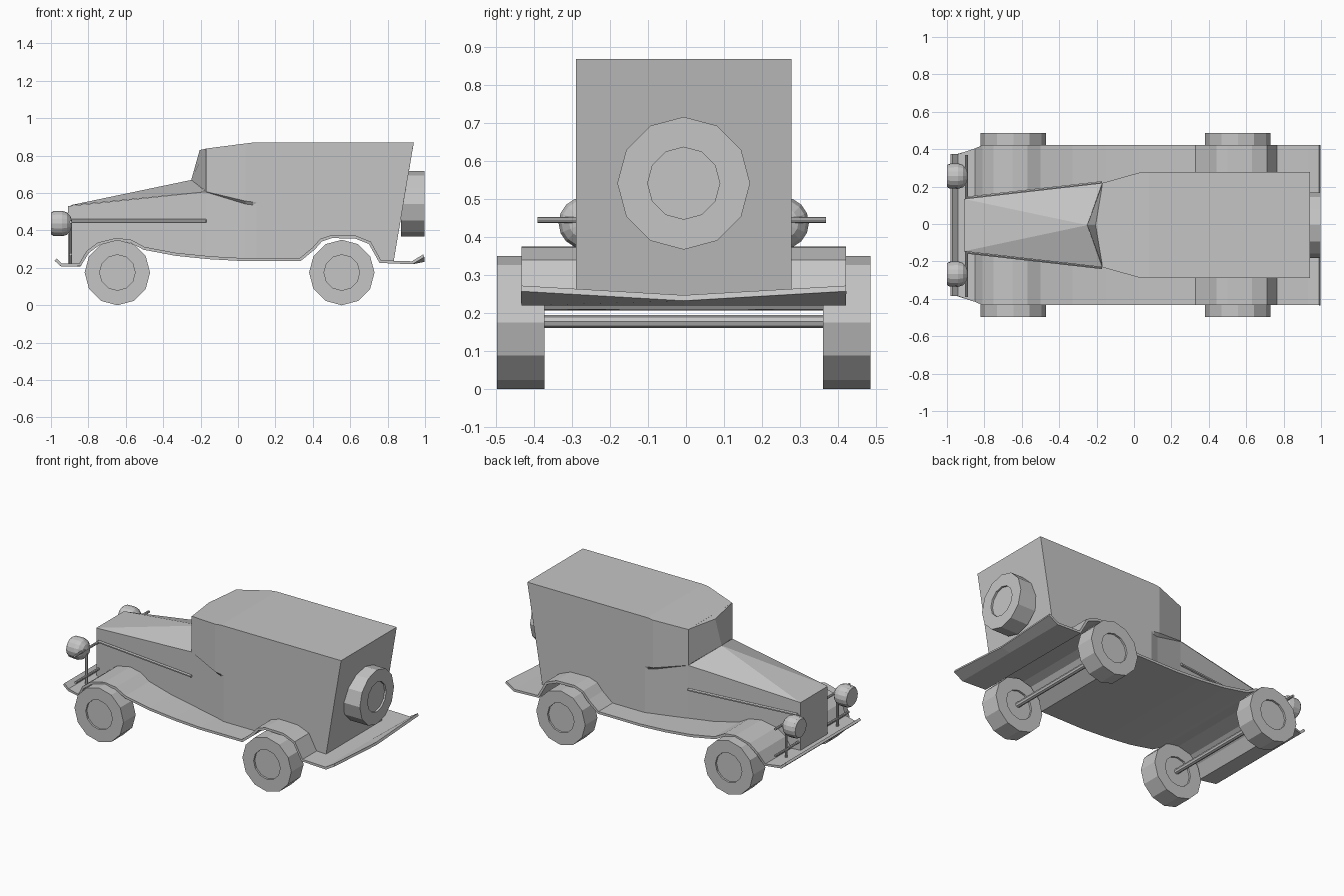
import bpy, bmesh, math
from mathutils import Vector, Matrix

cube = bpy.data.objects.get("Cube")
if cube:
    bpy.data.objects.remove(cube, do_unlink=True)

CY = -0.006  # centre line of the car

grey = bpy.data.materials.new("plain_grey")
grey.use_nodes = True
grey.diffuse_color = (0.56, 0.56, 0.56, 1)
grey.node_tree.nodes["Principled BSDF"].inputs["Base Color"].default_value = (0.56, 0.56, 0.56, 1)


def finish(name, bm, closed=True):
    if closed:
        bmesh.ops.recalc_face_normals(bm, faces=bm.faces)
    mesh = bpy.data.meshes.new(name)
    bm.to_mesh(mesh)
    bm.free()
    mesh.materials.append(grey)
    obj = bpy.data.objects.new(name, mesh)
    bpy.context.collection.objects.link(obj)
    return obj


def interp(points, x):
    for (x0, v0), (x1, v1) in zip(points, points[1:]):
        if x <= x1:
            return v0 + (v1 - v0) * max(0, x - x0) / (x1 - x0)
    return points[-1][1]


def loft(name, rings):
    bm = bmesh.new()
    rows = [[bm.verts.new((x, y + CY, z)) for x, y, z in ring] for ring in rings]
    n = len(rows[0])
    for a, b in zip(rows, rows[1:]):
        for i in range(n):
            j = (i + 1) % n
            bm.faces.new((a[i], a[j], b[j], b[i]))
    bm.faces.new(rows[0])
    bm.faces.new(rows[-1])
    return finish(name, bm)


def lathe(name, profile, centre, axis, sides):
    """Closed solid turned from (radius, distance along axis) pairs."""
    turn = Vector((0, 0, 1)).rotation_difference(Vector(axis)).to_matrix().to_4x4()
    place = Matrix.Translation((centre[0], centre[1] + CY, centre[2])) @ turn
    bm = bmesh.new()
    rows = []
    for r, h in profile:
        angles = [2 * math.pi * i / sides for i in range(sides)]
        rows.append([bm.verts.new(place @ Vector((r * math.cos(a), r * math.sin(a), h))) for a in angles])
    for a, b in zip(rows, rows[1:]):
        for i in range(sides):
            j = (i + 1) % sides
            bm.faces.new((a[i], a[j], b[j], b[i]))
    bm.faces.new(rows[0])
    bm.faces.new(rows[-1])
    return finish(name, bm)


def rod(name, start, end, radius, sides=8):
    d = Vector(end) - Vector(start)
    return lathe(name, [(radius, 0), (radius, d.length)], start, d.normalized(), sides)


# Fender line from the front lip to the rear lip
FENDER = [(-0.97, 0.25), (-0.94, 0.222), (-0.85, 0.222), (-0.81, 0.29), (-0.75, 0.335),
          (-0.65, 0.36), (-0.57, 0.35), (-0.5, 0.312), (-0.33, 0.28), (-0.15, 0.262),
          (0.03, 0.252), (0.33, 0.252), (0.4, 0.31), (0.44, 0.355), (0.5, 0.375),
          (0.63, 0.372), (0.71, 0.34), (0.765, 0.24), (0.93, 0.235), (0.99, 0.272)]


def under(x):
    return interp(FENDER, x) - 0.006


# Full-width fender and running board sheet
bm = bmesh.new()
rows = []
for x, z in FENDER:
    w = 0.38 if x < -0.9 else 0.41 if x < -0.83 else 0.428
    mid = z - 0.025 if x > 0.95 else z
    rows.append([bm.verts.new((x, y + CY, h)) for y, h in ((-w, z), (0, mid), (w, z))])
for a, b in zip(rows, rows[1:]):
    for i in range(2):
        bm.faces.new((a[i], b[i], b[i + 1], a[i + 1]))
fenders = finish("fenders", bm, closed=False)
thick = fenders.modifiers.new("thickness", "SOLIDIFY")
thick.thickness = 0.016
thick.offset = -1

# Hood with a ridge rising to the windshield
HOOD_W = [(-0.91, 0.137), (-0.17, 0.222)]
HOOD_SIDE = [(-0.91, 0.53), (-0.17, 0.607)]
xs = [-0.91] + [x for x, z in FENDER if -0.9 < x < -0.2] + [-0.17]
rings = []
for x in xs:
    w, s = interp(HOOD_W, x), interp(HOOD_SIDE, x)
    rings.append([(x, w, under(x)), (x, w, s), (x, -w, s), (x, -w, under(x))])
loft("hood_sides", rings)

bm = bmesh.new()
peak = bm.verts.new((-0.25, CY, 0.67))
rim = [bm.verts.new((x, y + CY, z)) for x, y, z in
       ((-0.17, 0.225, 0.607), (-0.91, 0.14, 0.532), (-0.91, -0.14, 0.532), (-0.17, -0.225, 0.607))]
for i in range(4):
    bm.faces.new((peak, rim[i], rim[(i + 1) % 4]))
bm.faces.new(rim)
finish("hood_top", bm)

# Cabin whose upper part overhangs the lower sides near the door
UPPER = [(-0.17, 0.225), (0.04, 0.284), (0.1, 0.284)]
LOWER = [(-0.17, 0.222), (0.04, 0.264), (0.1, 0.284)]
BELT = [(-0.17, 0.607), (0.04, 0.557), (0.1, 0.55)]
ROOF = [(-0.17, 0.838), (0.08, 0.87)]


def cabin_ring(x, xm, xt):
    u, l, b = interp(UPPER, x), interp(LOWER, x), interp(BELT, x)
    drop = 0.016 if 0 < x < 0.1 else 0.002
    half = [(x, l, under(x)), (xm, l, b - drop), (xm, u, b), (xt, u, interp(ROOF, x))]
    return half + [(p, -y, z) for p, y, z in reversed(half)]


stations = [-0.17, 0.04, 0.08, 0.1] + [x for x, z in FENDER if 0.2 < x < 0.8]
loft("cabin", [cabin_ring(x, x, x) for x in stations] + [cabin_ring(0.832, 0.885, 0.94)])

# Two-pane V windshield
bm = bmesh.new()
low, high = [bm.verts.new((x, CY, z)) for x, z in ((-0.25, 0.67), (-0.205, 0.83))]
corners = []
for side in (1, -1):
    pair = [bm.verts.new((-0.168, side * 0.224 + CY, z)) for z in (0.607, 0.838)]
    bm.faces.new((low, high, pair[1], pair[0]))
    corners.append(pair)
(a, b), (c, d) = corners
bm.faces.new((high, b, d))
bm.faces.new((low, a, c))
bm.faces.new((a, b, d, c))
finish("windshield", bm)

# Wheels with recessed hubs on both faces
TYRE = [(0.095, 0.012), (0.095, 0), (0.175, 0), (0.175, 0.125), (0.095, 0.125), (0.095, 0.113)]
for end, x in (("front", -0.645), ("rear", 0.555)):
    rod(end + "_axle", (x, -0.38, 0.178), (x, 0.38, 0.178), 0.017)
    for side, s in (("left", -1), ("right", 1)):
        lathe(f"{end}_{side}_wheel", TYRE, (x, s * 0.367, 0.175), (0, s, 0), 12)
lathe("spare_wheel", TYRE, (0.872, 0, 0.542), (1, 0, 0), 12)

# Headlights, their posts and hood side mouldings
LAMP = [(0.058, 0), (0.066, 0.012), (0.068, 0.06), (0.06, 0.085), (0.04, 0.104), (0.015, 0.112)]
for side, s in (("left", -1), ("right", 1)):
    lamp = lathe(side + "_headlight", LAMP, (-1, s * 0.262, 0.437), (1, 0, 0), 16)
    rod(side + "_headlight_post", (-0.895, s * 0.262, 0.22), (-0.895, s * 0.262, 0.445), 0.008)
    rod(side + "_hood_moulding", (-0.89, s * 0.145, 0.451), (-0.17, s * 0.227, 0.451), 0.009, 6)

# Cross bars at the nose
rod("headlight_bar", (-0.895, -0.385, 0.445), (-0.895, 0.375, 0.445), 0.008)
rod("lower_front_bar", (-0.895, -0.375, 0.272), (-0.895, 0.375, 0.272), 0.008)
